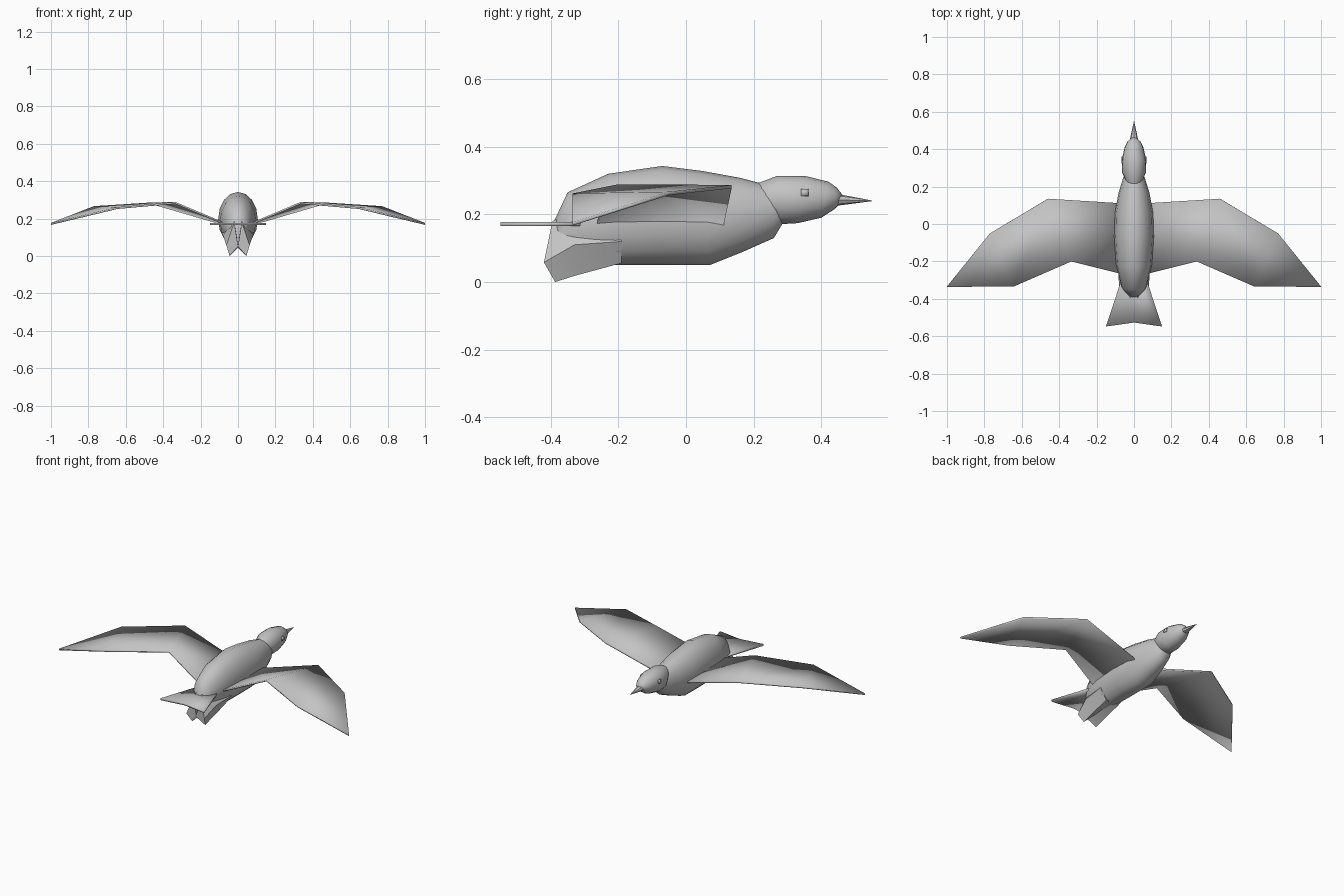
import bpy
import bmesh
from math import cos, sin, pi, radians

cube = bpy.data.objects.get("Cube")
if cube:
    bpy.data.objects.remove(cube)

GREY = (0.55, 0.55, 0.55, 1)
plumage = bpy.data.materials.new("plumage_grey")
plumage.use_nodes = True
plumage.diffuse_color = GREY
plumage.node_tree.nodes["Principled BSDF"].inputs["Base Color"].default_value = GREY


def finish(name, bm, mirror=False, thickness=0, angle=35):
    """Turn a bmesh into a named, shaded object."""
    bmesh.ops.recalc_face_normals(bm, faces=bm.faces)
    mesh = bpy.data.meshes.new(name)
    bm.to_mesh(mesh)
    bm.free()
    mesh.materials.append(plumage)
    obj = bpy.data.objects.new(name, mesh)
    bpy.context.collection.objects.link(obj)
    bpy.ops.object.select_all(action="DESELECT")
    bpy.context.view_layer.objects.active = obj
    obj.select_set(True)
    bpy.ops.object.shade_smooth_by_angle(angle=radians(angle))
    if thickness:
        solid = obj.modifiers.new("thickness", "SOLIDIFY")
        solid.thickness = thickness
        solid.offset = 0
    if mirror:
        obj.modifiers.new("other_side", "MIRROR")
    return obj


def skin(rings):
    """Bridge closed rings of points and cap both ends."""
    bm = bmesh.new()
    loops = [[bm.verts.new(p) for p in ring] for ring in rings]
    n = len(loops[0])
    for a, b in zip(loops, loops[1:]):
        for i in range(n):
            j = (i + 1) % n
            bm.faces.new((a[i], a[j], b[j], b[i]))
    bm.faces.new(loops[0])
    bm.faces.new(loops[-1])
    return bm


def oval(y_top, z_top, y_low, z_low, half_width, n=16):
    """Slanted oval ring given by its top point, low point and half width."""
    ring = []
    for i in range(n):
        a = 2 * pi * i / n
        t = (1 + cos(a)) / 2
        ring.append((half_width * sin(a), y_low + (y_top - y_low) * t,
                     z_low + (z_top - z_low) * t))
    return ring


def sheet(points, panels):
    bm = bmesh.new()
    verts = [bm.verts.new(p) for p in points]
    for panel in panels:
        bm.faces.new([verts[i] for i in panel])
    return bm


# Body, from the hidden neck end to the rump
finish("body", skin([oval(*r) for r in (
    (0.29, 0.27, 0.29, 0.18, 0.04),
    (0.24, 0.287, 0.26, 0.13, 0.057),
    (0.16, 0.308, 0.17, 0.09, 0.083),
    (0.05, 0.328, 0.07, 0.05, 0.102),
    (-0.07, 0.343, -0.07, 0.05, 0.106),
    (-0.23, 0.32, -0.20, 0.05, 0.096),
    (-0.35, 0.265, -0.32, 0.05, 0.068),
    (-0.39, 0.18, -0.39, 0.05, 0.035),
)]), angle=50)

# Head, a hood slightly wider than the neck
finish("head", skin([oval(*r) for r in (
    (0.215, 0.293, 0.262, 0.185, 0.046),
    (0.27, 0.314, 0.28, 0.171, 0.064),
    (0.35, 0.314, 0.33, 0.174, 0.066),
    (0.42, 0.297, 0.40, 0.19, 0.05),
    (0.445, 0.28, 0.44, 0.216, 0.034),
    (0.463, 0.257, 0.46, 0.237, 0.01),
)]), angle=50)

# Beak
finish("beak", skin([
    oval(0.44, 0.262, 0.435, 0.224, 0.025, 8),
    oval(0.55, 0.241, 0.55, 0.239, 0.001, 8),
]))

# Small eye plates on the cheeks
finish("eyes", sheet(
    [(0.061, 0.34, 0.275), (0.061, 0.362, 0.275),
     (0.064, 0.362, 0.254), (0.065, 0.34, 0.254)],
    [(0, 1, 2, 3)]), mirror=True, thickness=0.006)

# Swept wings: inner, middle and tip panels
finish("wings", sheet(
    [(0.06, 0.11, 0.165), (0.46, 0.135, 0.282), (0.77, -0.05, 0.262),
     (1.0, -0.335, 0.172), (0.645, -0.335, 0.257), (0.335, -0.2, 0.284),
     (0.06, -0.268, 0.168)],
    [(0, 1, 5, 6), (1, 2, 4, 5), (2, 3, 4)]), mirror=True, thickness=0.01)

# Forked tail fan
finish("tail", sheet(
    [(0, -0.26, 0.171), (0.055, -0.26, 0.171), (0.15, -0.548, 0.171),
     (0, -0.527, 0.171)],
    [(0, 1, 2, 3)]), mirror=True, thickness=0.012)

# Legs tucked under the rump, each ending in a pointed foot
finish("legs", skin([
    [(0, -0.19, 0.06), (0.045, -0.19, 0.056), (0.088, -0.19, 0.12), (0.02, -0.2, 0.2)],
    [(0, -0.33, 0.045), (0.045, -0.33, 0.018), (0.08, -0.33, 0.11), (0.02, -0.34, 0.2)],
    [(0, -0.415, 0.052), (0.045, -0.387, 0), (0.062, -0.42, 0.058), (0.02, -0.395, 0.18)],
]), mirror=True)
